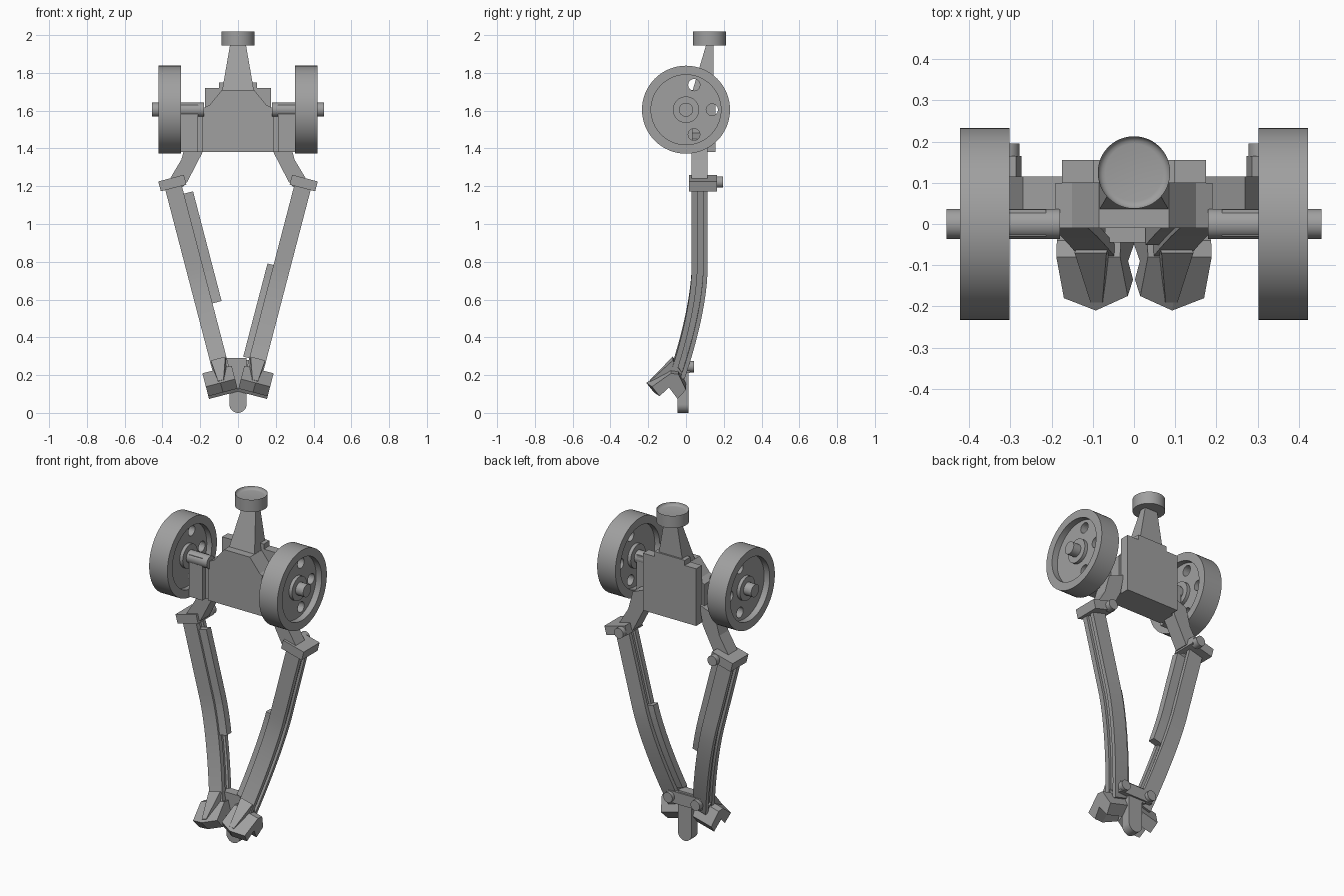
import bpy, bmesh, math
from mathutils import Matrix, Vector

if "Cube" in bpy.data.objects:
    bpy.data.objects.remove(bpy.data.objects["Cube"])

# Single plain grey material
grey = bpy.data.materials.new("plain grey")
grey.use_nodes = True
colour = (0.35, 0.35, 0.35, 1)
grey.diffuse_color = colour
grey.node_tree.nodes["Principled BSDF"].inputs["Base Color"].default_value = colour

HUB_Z = 1.605
LEAN = math.radians(14.6)
LEG = Matrix.Translation((0.088, 0, 0.22)) @ Matrix.Rotation(LEAN, 4, 'Y')
WORLD = Matrix.Identity(4)


def make(name, bm, frame=WORLD, side=1, smooth=False):
    """Place a mesh in a frame, mirror it to the chosen side, add it."""
    bm.transform(Matrix.Diagonal((side, 1, 1, 1)) @ frame)
    bmesh.ops.recalc_face_normals(bm, faces=bm.faces)
    mesh = bpy.data.meshes.new(name)
    bm.to_mesh(mesh)
    bm.free()
    mesh.materials.append(grey)
    ob = bpy.data.objects.new(name, mesh)
    bpy.context.scene.collection.objects.link(ob)
    if smooth:
        bpy.ops.object.select_all(action='DESELECT')
        ob.select_set(True)
        bpy.context.view_layer.objects.active = ob
        bpy.ops.object.shade_smooth_by_angle(angle=math.radians(35))
    return ob


def loft(rings, closed=False):
    """Skin matching rings of points, capped unless closed on itself."""
    bm = bmesh.new()
    loops = [[bm.verts.new(p) for p in ring] for ring in rings]
    pairs = list(zip(loops, loops[1:])) + ([(loops[-1], loops[0])] if closed else [])
    for a, b in pairs:
        for i in range(len(a)):
            j = (i + 1) % len(a)
            bm.faces.new((a[i], a[j], b[j], b[i]))
    if not closed:
        bm.faces.new(loops[0])
        bm.faces.new(loops[-1])
    return bm


def slab(points, y0, y1):
    """Extrude an x-z outline along y."""
    return loft([[(x, y, z) for x, z in points] for y in (y0, y1)])


def box(x0, x1, y0, y1, z0, z1):
    return slab([(x0, z0), (x1, z0), (x1, z1), (x0, z1)], y0, y1)


def rod(radius, a, b, n=32):
    """Cylinder between two points."""
    a, b = Vector(a), Vector(b)
    bm = bmesh.new()
    bmesh.ops.create_cone(bm, cap_ends=True, segments=n, radius1=radius,
                          radius2=radius, depth=(b - a).length)
    turn = (b - a).to_track_quat('Z', 'Y').to_matrix().to_4x4()
    bm.transform(Matrix.Translation((a + b) / 2) @ turn)
    return bm


def lathe(profile, n=64):
    """Spin (axial, radius) points about the x axis at hub height."""
    rings = []
    for i in range(n):
        a = math.tau * i / n
        rings.append([(x, r * math.cos(a), HUB_Z + r * math.sin(a)) for x, r in profile])
    return loft(rings, closed=True)


def drill(ob, cutters):
    """Cut holes, then discard the cutters."""
    for bm in cutters:
        cutter = make("hole_cutter", bm)
        cutter.hide_render = True
        mod = ob.modifiers.new("hole", 'BOOLEAN')
        mod.object = cutter
        mod.solver = 'EXACT'
        bpy.ops.object.select_all(action='DESELECT')
        bpy.context.view_layer.objects.active = ob
        ob.select_set(True)
        bpy.ops.object.modifier_apply(modifier=mod.name)
        bpy.data.objects.remove(cutter)


def mirrored(half):
    return half + [(-x, z) for x, z in reversed(half)]


# Body: chamfered front housing and stepped back plate, bored through
front_body = make("front_body", slab(mirrored(
    [(0.19, 1.38), (0.19, 1.61), (0.15, 1.63), (0.085, 1.71)]), -0.01, 0.1))
back_plate = make("back_plate", slab(mirrored(
    [(0.175, 1.38), (0.175, 1.72), (0.1, 1.72), (0.1, 1.75)]), 0.1, 0.155))
for part in (front_body, back_plate):
    drill(part, [rod(0.115, (0, -0.3, 1.55), (0, 0.4, 1.55), 64)])

# Neck tapering up to a round cap
make("neck", loft([[(-w, f, z), (w, f, z), (w, 0.145, z), (-w, 0.145, z)]
                   for w, f, z in ((0.087, 0.03, 1.69), (0.04, 0.11, 1.96))]))
cap_bm = rod(0.088, (0, 0.125, 1.945), (0, 0.125, 2.0), 48)
rim = [e for e in cap_bm.edges if all(v.co.z > 1.99 for v in e.verts)]
bmesh.ops.bevel(cap_bm, geom=rim, offset=0.018, segments=4, profile=0.5, affect='EDGES')
make("cap", cap_bm, smooth=True)


# Curve of the leg: depth offset for a height along it
def bow(z):
    t = max(0.0, 1 - z / 0.56)
    return 0.072 - 0.112 * t ** 1.6


def leg_sweep(section, z0, z1, steps=14):
    return loft([[(x, y + bow(z), z) for x, y in section]
                 for z in (z0 + (z1 - z0) * i / steps for i in range(steps + 1))])


# Grooved beam section
quarter = [(0.045, -0.042), (0.045, -0.012), (0.03, -0.012),
           (0.03, 0.018), (0.045, 0.018), (0.045, 0.042)]
beam = mirrored(quarter)

for side, label in ((1, "left_"), (-1, "right_")):
    # Wheel: rim, recessed web with six holes, raised hub
    wheel = make(label + "wheel", lathe(
        [(0.302, 0.233), (0.302, 0.185), (0.335, 0.185), (0.335, 0.07), (0.315, 0.07),
         (0.315, 0.03), (0.405, 0.03), (0.405, 0.07), (0.385, 0.07), (0.385, 0.185),
         (0.422, 0.185), (0.422, 0.233)]), side=side, smooth=True)
    holes = []
    for deg in (0, 72, 108, 180, 252, 288):
        y = 0.138 * math.cos(math.radians(deg))
        z = HUB_Z + 0.138 * math.sin(math.radians(deg))
        holes.append(rod(0.031, (side * 0.25, y, z), (side * 0.5, y, z), 24))
    drill(wheel, holes)
    make(label + "axle", rod(0.037, (0.18, 0, HUB_Z), (0.455, 0, HUB_Z)),
         side=side, smooth=True)

    # Shoulder mount between body and wheel
    make(label + "mount", box(0.213, 0.302, -0.03, 0.035, 1.38, 1.63), side=side)
    make(label + "mount_web", box(0.17, 0.22, 0.0, 0.035, 1.38, 1.61), side=side)

    # Thigh, knee collar and knee bolt
    make(label + "thigh", slab([(0.17, 1.49), (0.27, 1.45), (0.30, 1.34), (0.36, 1.24),
                                (0.27, 1.22), (0.19, 1.375)], 0.03, 0.115), side=side)
    make(label + "knee_collar", box(-0.07, 0.07, 0.015, 0.165, 1.003, 1.057), LEG, side)
    make(label + "knee_bolt", rod(0.03, (-0.04, 0.15, 1.025), (-0.04, 0.195, 1.025)),
         LEG, side, True)

    # Bowed shin with an inner rail, differing from side to side
    make(label + "shin", leg_sweep(beam, -0.03, 1.02, 20), LEG, side, True)
    width, low, high = (0.078, 0.06, 0.57) if side > 0 else (0.095, 0.36, 0.96)
    rail = [(-width, -0.03), (-0.025, -0.03), (-0.025, 0.012), (-width, 0.012)]
    make(label + "shin_rail", leg_sweep(rail, low, high), LEG, side)

    # Foot with pointed toe, notched sole and a ridge over the instep
    foot = []
    for x, back in ((-0.06, 0.035), (0.02, 0), (0.1, 0.03)):
        foot.append([(x, -0.21 + back, -0.058), (x, -0.17 + back, -0.11),
                     (x, -0.09, -0.062), (x, -0.045, -0.125), (x, 0.0, -0.075),
                     (x, -0.04, 0.01), (x, -0.08, 0.015)])
    make(label + "foot", loft(foot), LEG, side)
    make(label + "instep", loft([
        [(-0.04, -0.02, 0.0), (0.04, -0.02, 0.0), (0.04, -0.07, 0.07), (-0.04, -0.07, 0.07)],
        [(0.0, -0.18, -0.07), (0.03, -0.18, -0.07), (0.03, -0.19, -0.045),
         (0.0, -0.19, -0.045)]]), LEG, side)

    # Ankle bolt at the end of the crossbar
    make(label + "ankle_bolt", rod(0.03, (0.09, 0.0, 0.245), (0.09, 0.043, 0.245)),
         side=side, smooth=True)

# Crossbar joining the ankles, and the round-ended stem below it
make("ankle_crossbar", box(-0.11, 0.11, -0.01, 0.022, 0.21, 0.28))
make("stem_head", box(-0.07, 0.045, -0.045, 0.012, 0.2, 0.29))
arc = [(0.045 * math.cos(a), 0.045 + 0.045 * math.sin(a))
       for a in (math.pi + math.pi * i / 16 for i in range(17))]
make("stem", slab(arc + [(0.045, 0.25), (-0.045, 0.25)], -0.045, 0.012), smooth=True)
